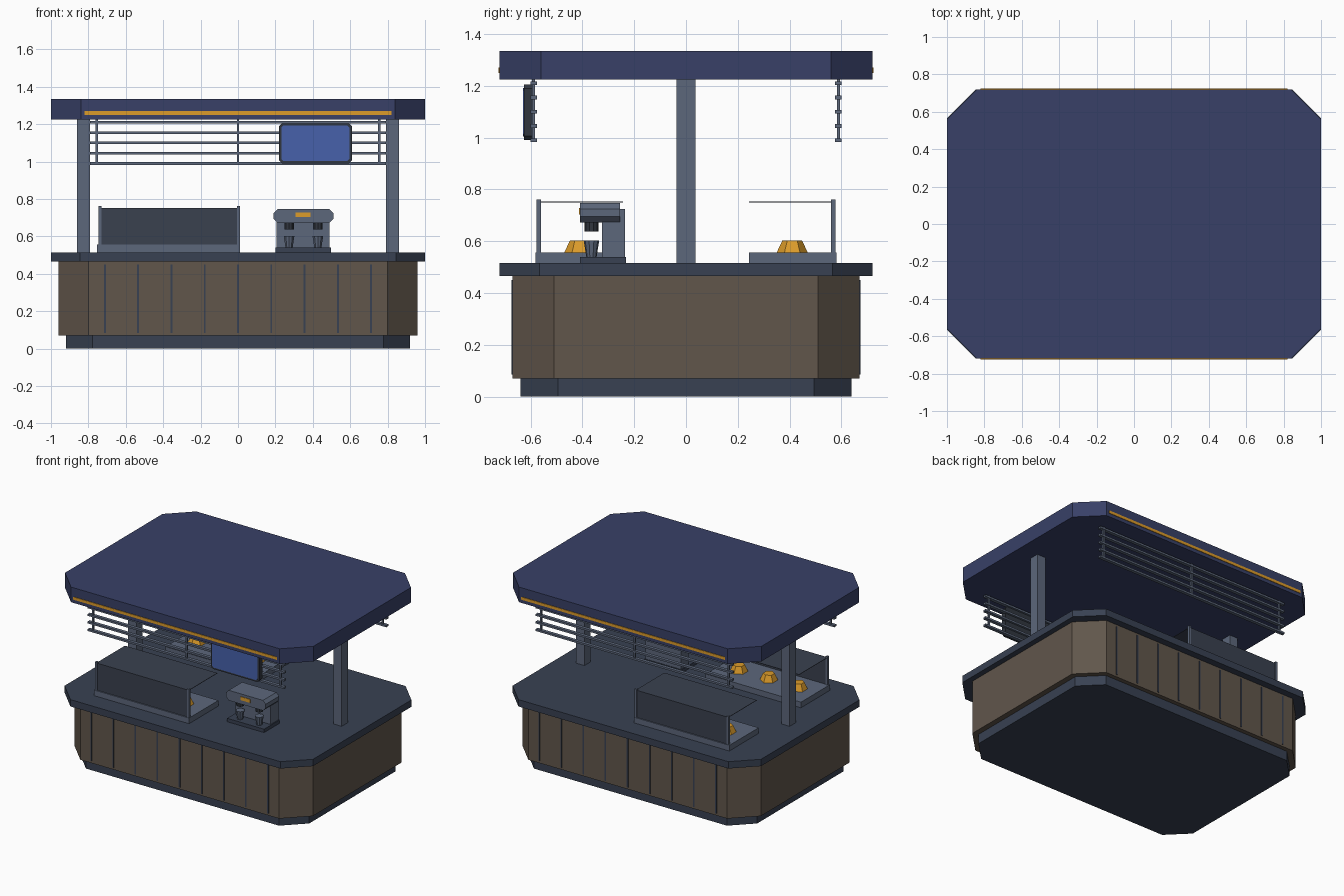
import bpy
import bmesh
from mathutils import Vector

old = bpy.data.objects.get("Cube")
if old:
    bpy.data.objects.remove(old, do_unlink=True)


def material(name, hex_code):
    """Flat material from an sRGB hex code, stored as linear values."""
    def linear(c):
        return c / 12.92 if c <= 0.04045 else ((c + 0.055) / 1.055) ** 2.4
    rgb = [linear(v / 255) for v in bytes.fromhex(hex_code)]
    mat = bpy.data.materials.new(name)
    mat.use_nodes = True
    mat.diffuse_color = (*rgb, 1)
    mat.node_tree.nodes["Principled BSDF"].inputs["Base Color"].default_value = (*rgb, 1)
    return mat


NAVY = material("navy roof", "384067")
SLATE = material("dark slate", "384152")
WOOD = material("brown panel", "61564b")
STEEL = material("grey steel", "5c677b")
AMBER = material("amber", "dc9c2a")
BLACK = material("charcoal", "31363f")
BLUE = material("screen blue", "4761ab")
GLASS = material("dark glass", "3a414f")


def finish(name, bm, mat):
    bmesh.ops.recalc_face_normals(bm, faces=bm.faces)
    mesh = bpy.data.meshes.new(name)
    bm.to_mesh(mesh)
    bm.free()
    mesh.materials.append(mat)
    obj = bpy.data.objects.new(name, mesh)
    bpy.context.collection.objects.link(obj)
    return obj


def box(name, mat, x, y, z):
    """Box from (low, high) ranges on each axis."""
    bm = bmesh.new()
    bmesh.ops.create_cube(bm, size=1)
    ranges = [sorted(r) for r in (x, y, z)]
    for v in bm.verts:
        v.co = Vector([lo + (c + 0.5) * (hi - lo) for c, (lo, hi) in zip(v.co, ranges)])
    return finish(name, bm, mat)


def slab(name, mat, half_a, half_b, cut, span, upright=None):
    """Prism with cut corners, flat on z, or upright along y about an (x, z) centre."""
    a, b = half_a, half_b
    quarter = [(a, b - cut), (a - cut, b)]
    outline = quarter + [(-p, q) for p, q in reversed(quarter)]
    outline += [(-p, -q) for p, q in outline]
    bm = bmesh.new()
    verts = []
    for p, q in outline:
        if upright:
            verts.append(bm.verts.new((upright[0] + p, span[0], upright[1] + q)))
        else:
            verts.append(bm.verts.new((p, q, span[0])))
    face = bm.faces.new(verts)
    out = bmesh.ops.extrude_face_region(bm, geom=[face])
    depth = span[1] - span[0]
    shift = (0, depth, 0) if upright else (0, 0, depth)
    moved = [g for g in out["geom"] if isinstance(g, bmesh.types.BMVert)]
    bmesh.ops.translate(bm, verts=moved, vec=shift)
    return finish(name, bm, mat)


def cone(name, mat, sides, low_r, high_r, x, y, z):
    bm = bmesh.new()
    bmesh.ops.create_cone(bm, cap_ends=True, segments=sides, radius1=low_r,
                          radius2=high_r, depth=z[1] - z[0])
    bmesh.ops.translate(bm, verts=bm.verts, vec=(x, y, sum(z) / 2))
    return finish(name, bm, mat)


# Main stacked slabs
slab("plinth", SLATE, 0.92, 0.638, 0.143, (0, 0.07))
slab("counter_body", WOOD, 0.96, 0.67, 0.16, (0.07, 0.465))
slab("counter_top", SLATE, 1, 0.72, 0.155, (0.465, 0.515))
slab("roof", NAVY, 1, 0.72, 0.16, (1.225, 1.335))

# Roof posts
for side, label in ((1, "left"), (-1, "right")):
    box(f"{label}_post", STEEL, (side * 0.792, side * 0.86), (-0.036, 0.036), (0.515, 1.225))

# Parts repeated on the front and back
for s, label in ((-1, "front"), (1, "back")):
    box(f"{label}_roof_stripe", AMBER, (-0.82, 0.82), (s * 0.715, s * 0.724), (1.25, 1.27))

    for i in range(-4, 5):
        x = i * 0.178
        box(f"{label}_panel_seam", SLATE, (x - 0.005, x + 0.005), (s * 0.665, s * 0.674), (0.085, 0.45))

    # Hanging slat screen
    for i in range(5):
        z = 0.99 + i * 0.055
        box(f"{label}_rail", STEEL, (-0.79, 0.79), (s * 0.576, s * 0.6), (z - 0.007, z + 0.007))
    for x in (-0.755, 0, 0.755):
        box(f"{label}_rail_hanger", STEEL, (x - 0.006, x + 0.006), (s * 0.582, s * 0.594), (0.985, 1.225))

    # Pastry display case
    box(f"{label}_case_tray", STEEL, (-0.755, 0.012), (s * 0.243, s * 0.58), (0.515, 0.556))
    box(f"{label}_case_glass", GLASS, (-0.73, -0.005), (s * 0.566, s * 0.572), (0.556, 0.752))
    box(f"{label}_case_top_glass", GLASS, (-0.74, 0.004), (s * 0.243, s * 0.572), (0.75, 0.753))
    for x in (-0.738, 0.002):
        box(f"{label}_case_upright", STEEL, (x - 0.008, x + 0.008), (s * 0.56, s * 0.578), (0.556, 0.762))
    for i in (-1, 0, 1):
        cone(f"{label}_pastry", AMBER, 6, 0.06, 0.038, -0.38 + i * 0.24, s * 0.41, (0.556, 0.603))

# Menu display
slab("display_frame", BLACK, 0.195, 0.107, 0.016, (-0.625, -0.59), (0.414, 1.098))
slab("display_panel", BLUE, 0.182, 0.094, 0.01, (-0.629, -0.62), (0.414, 1.098))

# Coffee machine
box("machine_base", SLATE, (0.2, 0.497), (-0.41, -0.232), (0.515, 0.54))
box("machine_body", STEEL, (0.207, 0.49), (-0.325, -0.236), (0.54, 0.725))
slab("machine_head", STEEL, 0.16, 0.037, 0.022, (-0.41, -0.255), (0.35, 0.71))
box("machine_badge", AMBER, (0.308, 0.388), (-0.414, -0.406), (0.703, 0.728))
for x in (0.273, 0.427):
    cone("brew_group", BLACK, 10, 0.027, 0.027, x, -0.365, (0.638, 0.676))
    cone("coffee_cup", STEEL, 10, 0.02, 0.03, x, -0.365, (0.54, 0.603))
